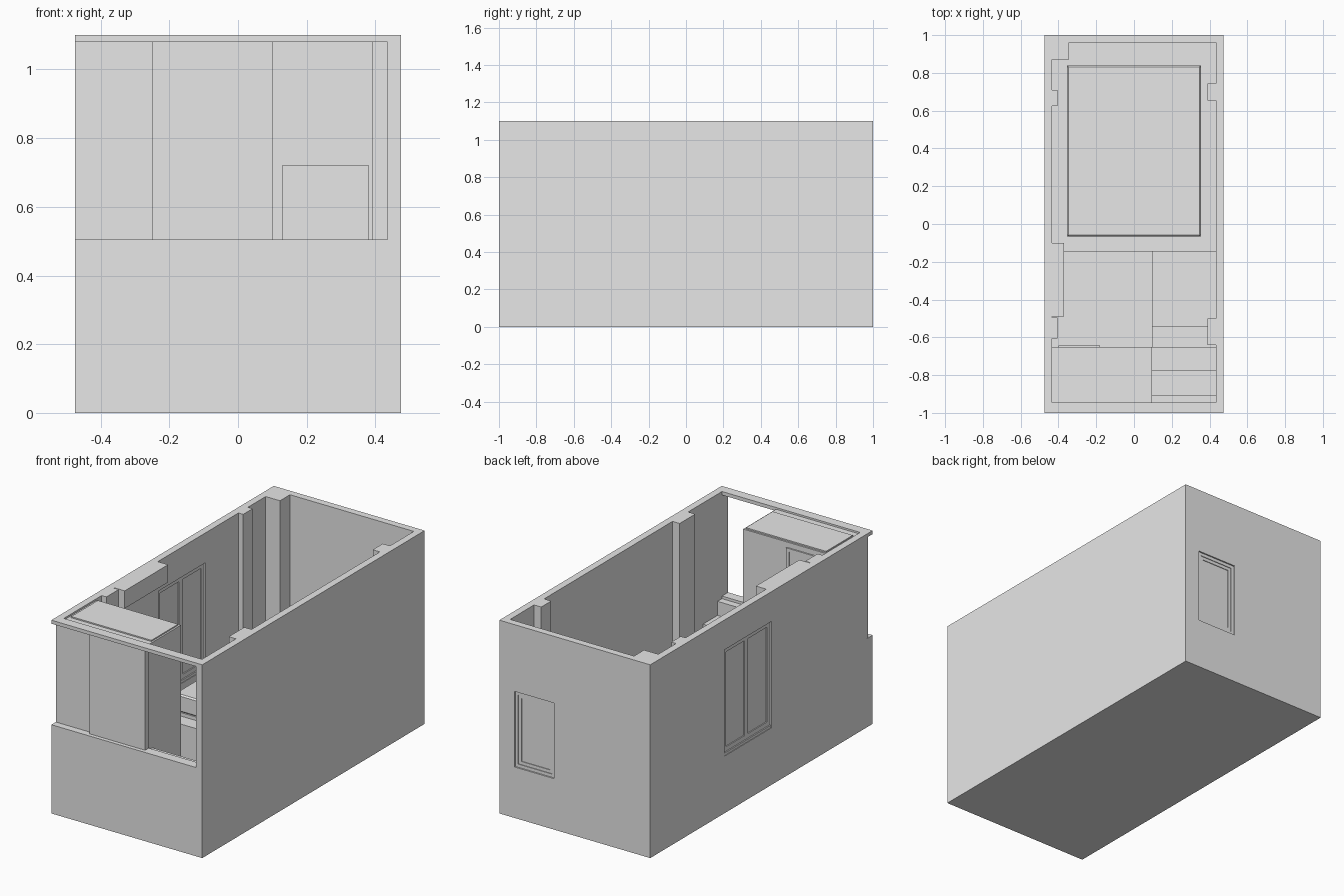
import bpy

if "Cube" in bpy.data.objects:
    bpy.data.objects.remove(bpy.data.objects["Cube"])

# One plain grey for the whole model
grey = bpy.data.materials.new("plain_grey")
grey.diffuse_color = (0.8, 0.8, 0.8, 1)
grey.use_nodes = True
grey.node_tree.nodes["Principled BSDF"].inputs["Base Color"].default_value = grey.diffuse_color


def box(name, x, y, z, bevel=0):
    """Axis-aligned box from (min, max) ranges."""
    lo, hi = zip(x, y, z)
    verts = [(a, b, c) for c in (lo[2], hi[2]) for b in (lo[1], hi[1]) for a in (lo[0], hi[0])]
    faces = [(0, 2, 3, 1), (4, 5, 7, 6), (0, 1, 5, 4), (2, 6, 7, 3), (0, 4, 6, 2), (1, 3, 7, 5)]
    me = bpy.data.meshes.new(name)
    me.from_pydata(verts, [], faces)
    me.materials.append(grey)
    ob = bpy.data.objects.new(name, me)
    bpy.context.collection.objects.link(ob)
    if bevel:
        mod = ob.modifiers.new("soft_edge", 'BEVEL')
        mod.width, mod.segments = bevel, 1
    return ob


def cut(target, x, y, z):
    """Cut a box-shaped opening and bake the result."""
    cutter = box("opening_cutter", x, y, z)
    cutter.hide_render = True
    mod = target.modifiers.new("opening", 'BOOLEAN')
    mod.operation, mod.solver, mod.object = 'DIFFERENCE', 'EXACT', cutter
    deps = bpy.context.evaluated_depsgraph_get()
    baked = bpy.data.meshes.new_from_object(target.evaluated_get(deps))
    target.modifiers.clear()
    target.data = baked
    bpy.data.objects.remove(cutter)


# Outer walls and floor, open at the top and at the upper front
shell = box("walls", (-0.475, 0.475), (-1, 1), (0, 1.1))
cut(shell, (-0.435, 0.435), (-0.945, 0.96), (0.03, 1.5))
cut(shell, (-0.6, 0.435), (-1.2, -0.945), (0.505, 1.08))
cut(shell, (0.13, 0.38), (0.9, 1.1), (0.29, 0.72))
cut(shell, (-0.6, -0.4), (-0.09, 0.33), (0.325, 0.93))

# Rear window: two stepped frames around a pane
for i, (inset, depth) in enumerate(((0.0, 0.008), (0.018, 0.012))):
    x0, x1, z0, z1 = 0.13 + inset, 0.38 - inset, 0.29 + inset, 0.72 - inset
    w, y = 0.018, (0.96 + depth, 1 - depth)
    box(f"rear_frame_right_{i}", (x1 - w, x1), y, (z0, z1))
    box(f"rear_frame_left_{i}", (x0, x0 + w), y, (z0, z1))
    box(f"rear_frame_sill_{i}", (x0, x1), y, (z0, z0 + w))
    box(f"rear_frame_head_{i}", (x0, x1), y, (z1 - w, z1))
box("rear_window_pane", (0.165, 0.345), (0.976, 0.984), (0.325, 0.686))

# Side window: outer frame and two sashes with panes
fx = (-0.465, -0.445)
box("side_frame_sill", fx, (-0.09, 0.33), (0.325, 0.365))
box("side_frame_head", fx, (-0.09, 0.33), (0.905, 0.93))
for i, y in enumerate(((-0.09, -0.065), (0.105, 0.14), (0.305, 0.33))):
    box(f"side_frame_upright_{i}", fx, y, (0.325, 0.93))
for i, y in enumerate(((-0.065, 0.105), (0.14, 0.305))):
    box(f"side_window_pane_{i}", (-0.459, -0.451), y, (0.365, 0.905))
box("side_window_ledge", (-0.472, -0.438), (-0.09, 0.33), (0.325, 0.34))

# Wall pilasters and the corner column
for i, (x, y) in enumerate((
        ((-0.44, -0.345), (0.87, 0.965)),
        ((-0.44, -0.405), (0.625, 0.71)),
        ((-0.44, -0.405), (-0.605, -0.495)),
        ((0.39, 0.44), (0.655, 0.745)),
        ((0.39, 0.44), (-0.64, -0.5)))):
    box(f"pilaster_{i}", x, y, (0.02, 1.1))

# Long wall cabinet high on the left wall
box("wall_cabinet", (-0.44, -0.37), (-0.49, -0.1), (1.0, 1.1))

# Raised sleeping platform and bed
box("platform", (-0.437, 0.437), (-0.145, 0.962), (0.02, 0.24))
box("bed_base", (-0.355, 0.355), (-0.065, 0.84), (0.23, 0.26))
box("mattress", (-0.355, 0.355), (-0.065, 0.84), (0.26, 0.36), 0.008)

# Stairs going down from the entrance
steps = ((-0.947, -0.905, 0.49), (-0.905, -0.775, 0.41), (-0.775, -0.655, 0.31),
         (-0.655, -0.54, 0.2), (-0.54, -0.145, 0.1))
for i, (y0, y1, z) in enumerate(steps):
    box(f"step_{i}", (0.095, 0.437), (y0, y1), (0.02, z))

# Enclosed cabin beside the stairs, with ceiling and front panels
box("cabin", (-0.437, 0.095), (-0.947, -0.65), (0.02, 1.09))
box("cabin_ceiling", (-0.42, 0.085), (-0.9, -0.66), (1.08, 1.097))
box("fixed_front_panel", (-0.474, -0.25), (-0.96, -0.945), (0.505, 1.08))
box("sliding_front_panel", (-0.25, 0.1), (-0.978, -0.946), (0.505, 1.08))

# Cabin door facing the room
for i, x in enumerate(((-0.2, -0.18), (-0.4, -0.38))):
    box(f"door_jamb_{i}", x, (-0.652, -0.642), (0.03, 1.06))
box("door_head", (-0.4, -0.18), (-0.652, -0.642), (1.04, 1.06))
box("door_leaf", (-0.38, -0.2), (-0.652, -0.646), (0.03, 1.04))
